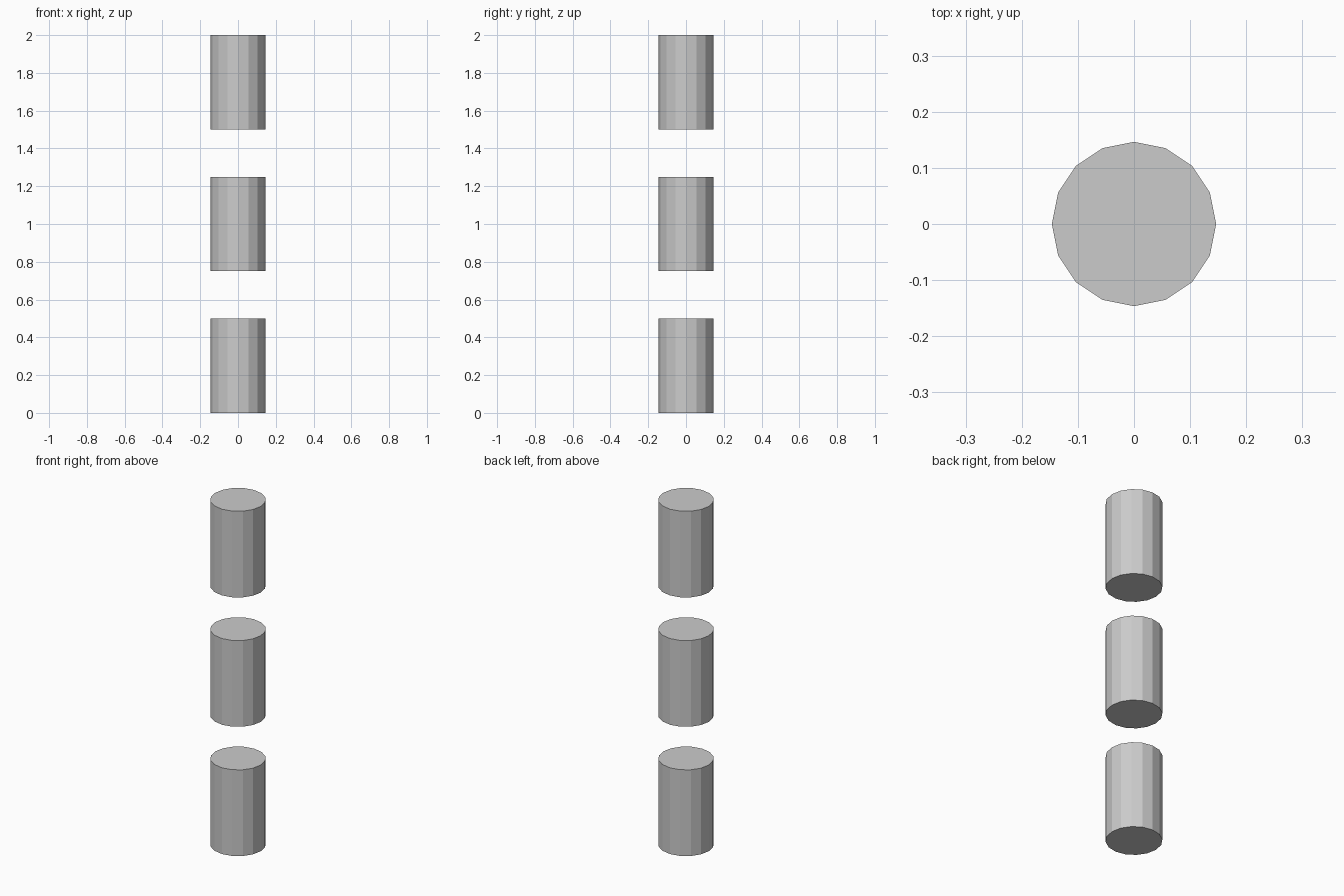
import bpy

if "Cube" in bpy.data.objects:
    bpy.data.objects.remove(bpy.data.objects["Cube"])

RADIUS, HEIGHT, SIDES, PITCH = 0.1464, 0.5, 16, 0.75


def cylinder(name, bottom):
    bpy.ops.mesh.primitive_cylinder_add(
        vertices=SIDES, radius=RADIUS, depth=HEIGHT,
        end_fill_type='NGON', location=(0, 0, bottom + HEIGHT / 2))
    bpy.context.object.name = name


# Three equal, flat-shaded cylinders stacked with gaps
for i, name in enumerate(("lower_cylinder", "middle_cylinder", "upper_cylinder")):
    cylinder(name, i * PITCH)
